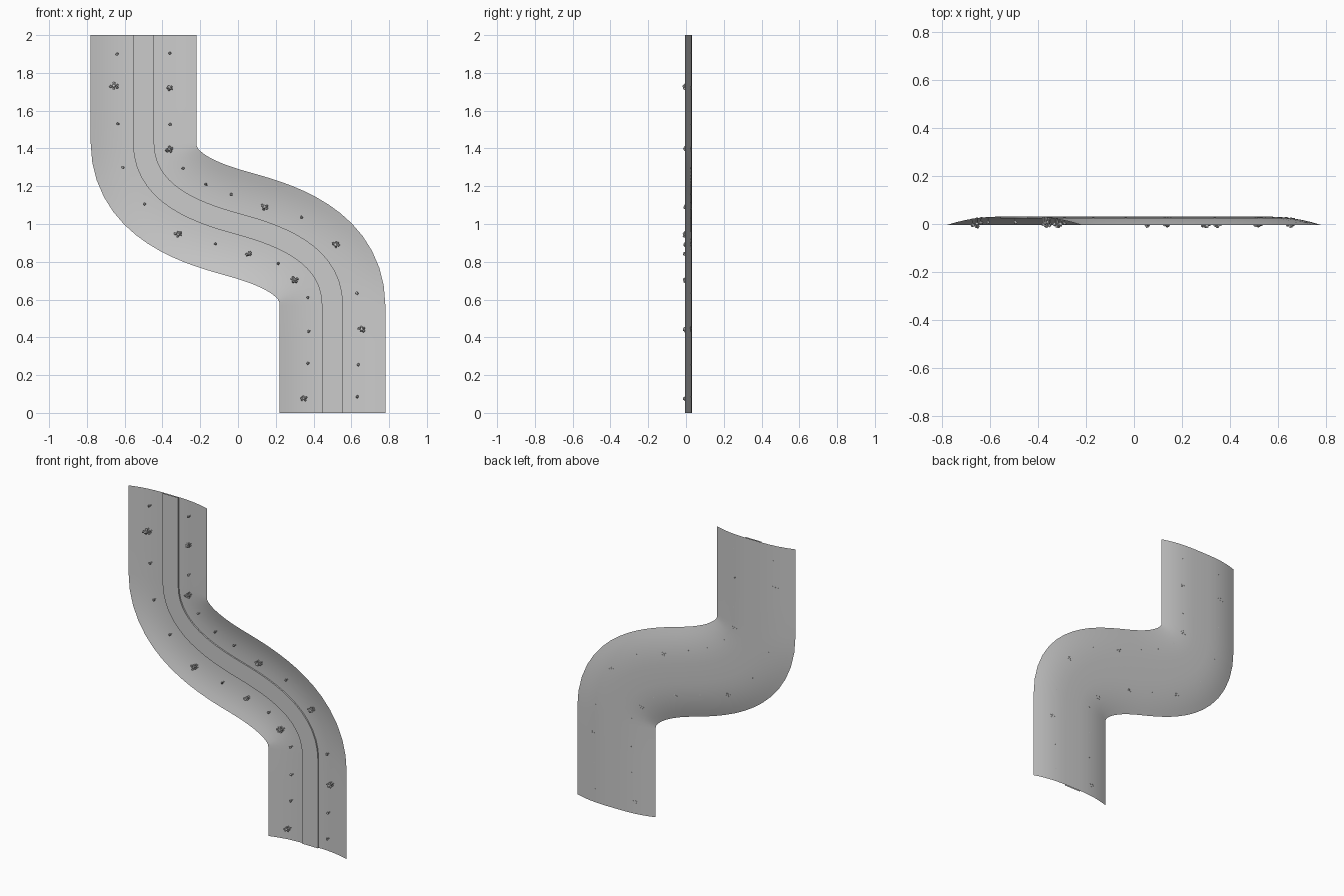
import bpy, bmesh, math, random
from mathutils import Vector, Matrix

if "Cube" in bpy.data.objects:
    bpy.data.objects.remove(bpy.data.objects["Cube"])
random.seed(4)

# Centre line in the x-z plane: straight, S-bend (point symmetric about 0,1), straight
def bezier(t):
    p = [(-.5, 1.43), (-.5, 1.15), (-.2, 1.055), (0, 1)]
    w = [(1-t)**3, 3*t*(1-t)**2, 3*t*t*(1-t), t**3]
    return Vector((sum(a*q[0] for a, q in zip(w, p)), sum(a*q[1] for a, q in zip(w, p))))

half = [Vector((-.5, z)) for z in (2, 1.81, 1.62)] + [bezier(i/14) for i in range(15)]
path = half + [Vector((-p.x, 2-p.y)) for p in reversed(half[:-1])]
sides = []
for i, p in enumerate(path):
    t = (path[min(i+1, len(path)-1)] - path[max(i-1, 0)]).normalized()
    if i <= 3 or i >= len(path)-4:
        t = Vector((0, -1))
    sides.append(Vector((-t.y, t.x)))          # points to the right-hand bank

# Valley cross-section: (sideways offset, depth)
right = [(.06, .031), (.11, .029), (.16, .024), (.2, .017), (.24, .008), (.28, -.004)]
valley = [(-d, y) for d, y in reversed(right)] + right

def depth(d):
    d = abs(d)
    for (a, ya), (b, yb) in zip(right, right[1:]):
        if a <= d <= b:
            return ya + (yb-ya)*(d-a)/(b-a)
    return .031

def finish(bm, name, smooth):
    me = bpy.data.meshes.new(name)
    bm.to_mesh(me)
    bm.free()
    ob = bpy.data.objects.new(name, me)
    bpy.context.collection.objects.link(ob)
    if smooth:
        bpy.ops.object.select_all(action='DESELECT')
        ob.select_set(True)
        bpy.context.view_layer.objects.active = ob
        bpy.ops.object.shade_smooth_by_angle(angle=math.radians(30))
    return ob

def sweep(name, profile):
    bm = bmesh.new()
    rows = []
    for p, s in zip(path, sides):
        rows.append([bm.verts.new((p.x+s.x*d, y, p.y+s.y*d)) for d, y in profile])
    for a, b in zip(rows, rows[1:]):
        for j in range(len(profile)-1):
            bm.faces.new((a[j], b[j], b[j+1], a[j+1]))
    return finish(bm, name, True)

# Valley sheet and the slightly raised strip along its middle
sweep("valley", valley)
sweep("centre_strip", [(-.056, .031), (-.056, .022), (.056, .022), (.056, .031)])

# Plants growing out of the valley towards the front
def ground(x, z):
    q = Vector((x, z))
    i = min(range(len(path)), key=lambda k: (path[k]-q).length)
    return depth((q-path[i]).dot(sides[i]))

def plant(bm, x, z, r, height):
    y = ground(x, z)
    turn = Matrix.Rotation(math.radians(90), 4, 'X')      # cone axis +z -> -y
    bmesh.ops.create_cone(bm, cap_ends=True, segments=5, radius1=r*.45, radius2=r*.2, depth=height,
                          matrix=Matrix.Translation((x, y+.002-height/2, z)) @ turn)
    crown = bmesh.ops.create_icosphere(bm, subdivisions=1, radius=r,
                          matrix=Matrix.Translation((x, y-height*.75, z)))
    for v in crown['verts']:
        v.co += Vector([random.uniform(-.25, .25)*r for _ in range(3)])

singles = [(-.64, 1.9), (-.36, 1.905), (-.636, 1.53), (-.36, 1.527), (-.61, 1.3), (-.29, 1.295),
           (-.17, 1.21), (-.035, 1.157), (-.495, 1.105), (.337, 1.035), (-.12, .895), (.212, .79),
           (.63, .633), (.37, .61), (.374, .43), (.37, .262), (.637, .255), (.633, .085)]
clumps = [(-.655, 1.73, .019), (-.36, 1.72, .011), (-.365, 1.396, .016), (.14, 1.09, .016),
          (-.317, .945, .015), (.518, .89, .015), (.055, .842, .011), (.3, .705, .015),
          (.655, .443, .015), (.35, .075, .014)]

bm = bmesh.new()
for x, z in singles:
    plant(bm, x, z, .008, .028)
finish(bm, "small_plants", False)

bm = bmesh.new()
for x, z, r in clumps:
    plant(bm, x, z, .011, .042)
    for k in range(5):
        a = k*math.tau/5 + random.random()
        plant(bm, x+r*math.cos(a), z+r*.75*math.sin(a), random.uniform(.006, .009), random.uniform(.028, .042))
finish(bm, "bush_clumps", False)
